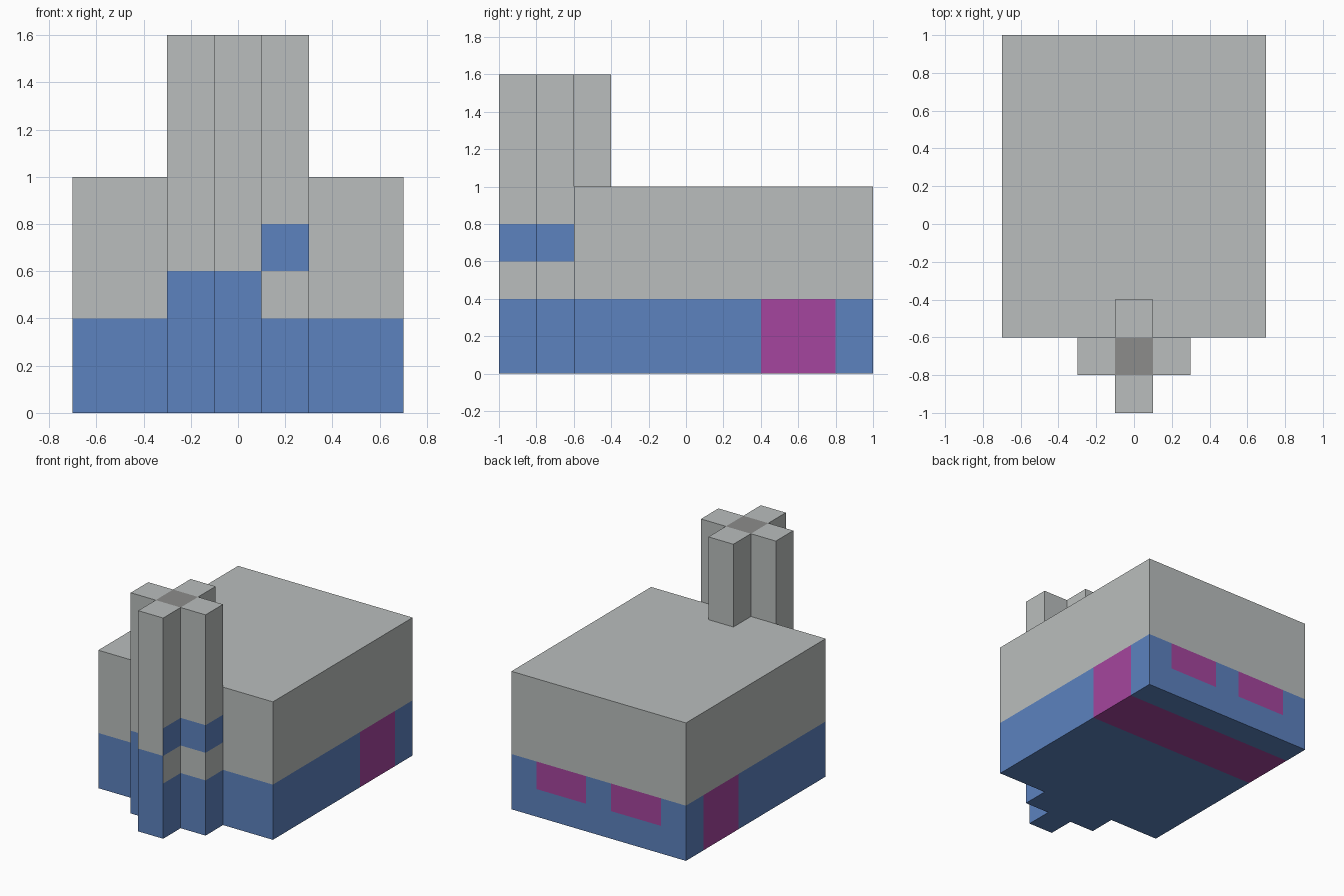
import bpy
import bmesh
from mathutils import Vector

cube = bpy.data.objects.get("Cube")
if cube:
    bpy.data.objects.remove(cube, do_unlink=True)

U = 0.2  # block size


def make_material(name, rgb):
    mat = bpy.data.materials.new(name)
    mat.use_nodes = True
    mat.diffuse_color = (*rgb, 1)
    mat.node_tree.nodes["Principled BSDF"].inputs["Base Color"].default_value = (*rgb, 1)
    return mat


MATERIALS = [
    make_material("wall grey", (0.491, 0.515, 0.509)),
    make_material("base blue", (0.107, 0.223, 0.521)),
    make_material("opening magenta", (0.376, 0.060, 0.342)),
    make_material("flue dark grey", (0.262, 0.262, 0.258)),
]
GREY, BLUE, MAGENTA, DARK = range(len(MATERIALS))


def prism(name, outline, bottom, top, cuts, paint):
    """Extrude an outline, cut it along axis planes and colour each face by rule."""
    bm = bmesh.new()
    base = bm.faces.new([bm.verts.new((x, y, bottom)) for x, y in outline])
    grown = bmesh.ops.extrude_face_region(bm, geom=[base])["geom"]
    verts = [v for v in grown if isinstance(v, bmesh.types.BMVert)]
    bmesh.ops.translate(bm, verts=verts, vec=(0, 0, top - bottom))
    bmesh.ops.recalc_face_normals(bm, faces=bm.faces)
    for axis, places in enumerate(cuts):
        normal = Vector([float(i == axis) for i in range(3)])
        for place in places:
            bmesh.ops.bisect_plane(bm, geom=bm.verts[:] + bm.edges[:] + bm.faces[:],
                                   plane_co=normal * place, plane_no=normal, dist=1e-5)
    bmesh.ops.recalc_face_normals(bm, faces=bm.faces)
    for face in bm.faces:
        face.material_index = paint(face.calc_center_median(), face.normal)
    mesh = bpy.data.meshes.new(name)
    bm.to_mesh(mesh)
    bm.free()
    for mat in MATERIALS:
        mesh.materials.append(mat)
    obj = bpy.data.objects.new(name, mesh)
    bpy.context.collection.objects.link(obj)
    return obj


# House: grey above a blue base, side openings and two rear windows
def paint_house(c, n):
    if c.z > 2 * U:
        return GREY
    if n.y > 0.5:
        window = U / 2 < abs(c.x) < 2.5 * U and c.z > U
        return MAGENTA if window else BLUE
    return MAGENTA if 2 * U < c.y < 4 * U else BLUE


W = 3.5 * U
prism("house", [(-W, -0.6), (W, -0.6), (W, 1), (-W, 1)], 0, 1,
      [(-2.5 * U, -U / 2, U / 2, 2.5 * U), (2 * U, 4 * U), (U, 2 * U)], paint_house)


# Chimney: cross-shaped stack whose rear arm rests on the roof
def paint_chimney(c, n):
    if n.z > 0.5 and abs(c.x) < U / 2 and -0.8 < c.y < -0.6:
        return DARK
    if c.x > U / 2:  # left arm has a separate blue band
        return BLUE if c.z < 2 * U or 3 * U < c.z < 4 * U else GREY
    return BLUE if c.z < 3 * U else GREY


A, B = U / 2, 1.5 * U
front = [(-B, -0.6), (-B, -0.8), (-A, -0.8), (-A, -1), (A, -1), (A, -0.8), (B, -0.8), (B, -0.6)]
rear = [(A, -0.6), (A, -0.4), (-A, -0.4), (-A, -0.6)]
cuts = [(-A, A), (-0.8, -0.6), (2 * U, 3 * U, 4 * U)]
prism("chimney_lower", front, 0, 1, cuts, paint_chimney)
prism("chimney_upper", front + rear, 1, 1.6, cuts, paint_chimney)
